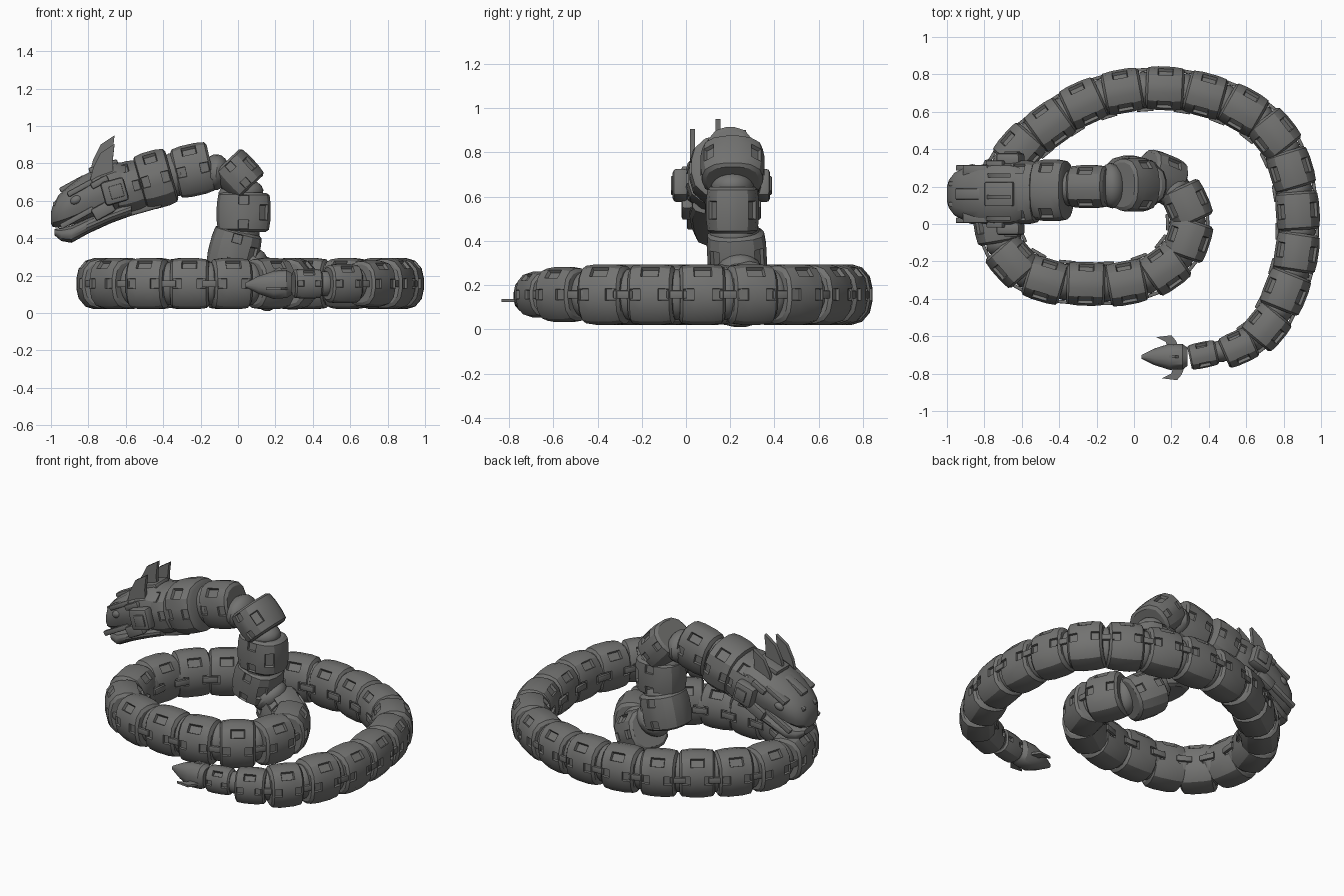
import bpy, bmesh, math
from mathutils import Vector, Matrix

cube = bpy.data.objects.get("Cube")
if cube:
    bpy.data.objects.remove(cube, do_unlink=True)

steel = bpy.data.materials.new("dark grey metal")
steel.use_nodes = True
GREY = (0.17, 0.17, 0.165, 1)
steel.diffuse_color = GREY
steel.node_tree.nodes["Principled BSDF"].inputs["Base Color"].default_value = GREY
parts = []
SIDES = 16


def finish(bm, name, matrix=None):
    if matrix:
        bm.transform(matrix)
    bmesh.ops.recalc_face_normals(bm, faces=bm.faces)
    mesh = bpy.data.meshes.new(name)
    bm.to_mesh(mesh)
    bm.free()
    mesh.materials.append(steel)
    obj = bpy.data.objects.new(name, mesh)
    bpy.context.collection.objects.link(obj)
    parts.append(obj)
    return obj


def frame(pos, direction):
    """Matrix whose local x runs along the body."""
    d = Vector(direction).normalized()
    up = Vector((0, 0, 1)) if abs(d.z) < 0.75 else Vector((1, 0, 0))
    side = up.cross(d).normalized()
    rot = Matrix((d, side, d.cross(side))).transposed()
    return Matrix.Translation(pos) @ rot.to_4x4()


def loft(stations, power=2.6):
    """Rounded-square sections (x, y, z, half width, half height) joined along x."""
    bm = bmesh.new()
    rings, grid = [], []
    for x, y, z, hw, hh in stations:
        ring = []
        for k in range(SIDES):
            a = (k + 0.5) * math.tau / SIDES
            c, s = math.cos(a), math.sin(a)
            r = (abs(c) ** power + abs(s) ** power) ** (-1 / power)
            ring.append(bm.verts.new((x, y + hw * r * c, z + hh * r * s)))
        rings.append(ring)
    for a, b in zip(rings, rings[1:]):
        grid.append([bm.faces.new((a[k], a[(k + 1) % SIDES], b[(k + 1) % SIDES], b[k]))
                     for k in range(SIDES)])
    bm.faces.new(rings[0])
    bm.faces.new(rings[-1])
    bmesh.ops.recalc_face_normals(bm, faces=bm.faces)
    bm.normal_update()
    return bm, grid


def segment(name, pos, direction, length, w, h):
    """Armoured barrel with sunk windows and notched hinge sides."""
    profile = ((-.5, .82), (-.44, .95), (-.2, 1), (.2, 1), (.44, .95), (.5, .82))
    bm, grid = loft([(s * length, 0, 0, w / 2 * k, h / 2 * k) for s, k in profile])
    windows = [grid[2][1], grid[2][5]]
    notches = [grid[i][k] for i in (1, 3) for k in (7, 15)]
    bmesh.ops.inset_individual(bm, faces=windows, thickness=.007, depth=-.016)
    bmesh.ops.inset_individual(bm, faces=notches, thickness=.003, depth=-.014)
    finish(bm, name, frame(pos, direction))


def box(name, pos, size, direction=(1, 0, 0), bevel=0.0):
    bm = bmesh.new()
    bmesh.ops.create_cube(bm, size=1)
    bmesh.ops.scale(bm, vec=size, verts=bm.verts)
    if bevel:
        bmesh.ops.bevel(bm, geom=bm.edges[:], offset=bevel, segments=2, affect='EDGES', profile=.5)
    return finish(bm, name, frame(pos, direction))


def ball(name, pos, radii, direction=(1, 0, 0)):
    bm = bmesh.new()
    bmesh.ops.create_uvsphere(bm, u_segments=16, v_segments=10, radius=1)
    bmesh.ops.scale(bm, vec=radii, verts=bm.verts)
    finish(bm, name, frame(pos, direction))


def plate(name, points, thick):
    """Flat outline extruded along the thickness vector, centred on it."""
    bm = bmesh.new()
    half = Vector(thick) / 2
    face = bm.faces.new([bm.verts.new(Vector(p) - half) for p in points])
    new = bmesh.ops.extrude_face_region(bm, geom=[face])["geom"]
    bmesh.ops.translate(bm, vec=thick, verts=[v for v in new if isinstance(v, bmesh.types.BMVert)])
    finish(bm, name)


# Body chain, from the tail, round the coil, up the neck to the collar
coil = [(.37, -.70), (.56, -.66), (.71, -.55), (.81, -.36), (.87, -.15), (.875, .07),
        (.84, .29), (.75, .48), (.585, .61), (.38, .69), (.165, .725), (-.06, .71),
        (-.27, .645), (-.45, .53), (-.61, .40), (-.72, .22), (-.74, 0), (-.65, -.20),
        (-.476, -.30), (-.257, -.32), (-.04, -.315), (.165, -.24), (.29, -.08), (.283, .107)]
sizes = {0: (.15, .14, .16), 1: (.175, .18, .21), 2: (.19, .215, .25)}
chain = [(Vector((x, y, .157)), None, sizes.get(i, (.205, .235, .275)))
         for i, (x, y) in enumerate(coil)]
neck = [((.14, .25, .16), None, (.2, .26, .26)),
        ((-.02, .23, .34), (.25, -.05, .95), (.21, .27, .27)),
        ((.03, .21, .54), (.02, 0, 1), (.21, .24, .29)),
        ((.0, .21, .74), (-.68, 0, .73), (.19, .29, .23)),
        ((-.24, .20, .765), (-.97, 0, -.22), (.2, .23, .28)),
        ((-.44, .18, .715), (-.96, 0, -.27), (.18, .33, .31)),
        ((-.59, .17, .67), (-.96, 0, -.27), (.16, .34, .28))]
chain += [(Vector(p), d, s) for p, d, s in neck]

for i, (pos, direction, (length, w, h)) in enumerate(chain):
    last = len(chain) - 1
    ahead, behind = chain[min(i + 1, last)][0], chain[max(i - 1, 0)][0]
    kind = "neck_segment" if i >= len(coil) else "body_segment"
    segment(f"{kind}_{i + 1}", pos, direction or ahead - behind, length, w, h)
    if i < last:
        # Ball joint and paired hinge straps bridging to the next segment
        middle, run = (pos + ahead) / 2, ahead - pos
        ball(f"joint_{i + 1}", middle, (.075, w * .42, h * .42), run)
        if 0 < i < len(coil) - 1:
            out = run.cross(Vector((0, 0, 1))).normalized()
            for side in (-1, 1):
                box(f"hinge_strap_{i + 1}_{side}", middle + out * side * w * .455,
                    (.09, .018, .036), run, .004)

# Tail point with two small fins
tail = [(.285, -.71, .155, .05, .06), (.26, -.71, .155, .068, .075), (.19, -.71, .15, .07, .075),
        (.11, -.71, .15, .045, .048), (.04, -.71, .15, .01, .012)]
finish(loft(tail)[0], "tail_point")
for side, shift in ((1, 0), (-1, .03)):
    outline = [(.24, .05), (.18, .05), (.17, .085), (.12, .11), (.20, .12), (.225, .09)]
    plate(f"tail_fin_{side}", [(x + shift, -.715 + side * y, .13) for x, y in outline], (0, 0, .014))
plate("tail_ridge", [(.27, -.71, .2), (.22, -.71, .245), (.15, -.71, .2)], (0, .014, 0))

# Head: skull and separate lower jaw
CY = .16


def head_loft(name, stations, power):
    rows = [(x, CY, (top + low) / 2, hw, (top - low) / 2) for x, top, low, hw in stations]
    finish(loft(rows, power)[0], name)


head_loft("skull", [(-.60, .80, .55, .15), (-.66, .81, .53, .17), (-.75, .775, .51, .17),
                    (-.83, .735, .49, .155), (-.91, .675, .465, .14), (-.96, .63, .455, .115),
                    (-.99, .575, .46, .075), (-1.0, .54, .48, .04)], 2.6)
head_loft("lower_jaw", [(-.57, .60, .52, .13), (-.68, .56, .48, .145), (-.80, .51, .425, .135),
                        (-.89, .47, .375, .115), (-.945, .455, .385, .09),
                        (-.98, .45, .415, .05)], 2.8)
slope = (-.88, 0, -.48)
box("crown_plate", (-.72, CY, .785), (.16, .13, .03), (-.95, 0, -.3), .008)
box("snout_ridge", (-.885, CY, .69), (.15, .06, .03), slope, .008)
box("throat_plate", (-.52, .17, .565), (.22, .17, .06), (-.96, 0, -.27), .01)

for side, label in ((1, "left"), (-1, "right")):
    def at(x, off, z):
        return Vector((x, CY + side * off, z))
    # Face fittings
    box(label + "_cheek_pod", at(-.66, .185, .65), (.13, .07, .13), (-.96, 0, -.27), .018)
    box(label + "_cheek_panel", at(-.65, .222, .65), (.07, .012, .07), (-.96, 0, -.27), .004)
    box(label + "_jaw_hinge", at(-.72, .155, .55), (.12, .05, .07), slope, .012)
    ball(label + "_eye", at(-.865, .135, .605), (.035, .025, .024), slope)
    box(label + "_brow", at(-.845, .125, .668), (.15, .06, .03), slope, .008)
    box(label + "_lip_strip", at(-.86, .14, .51), (.2, .03, .03), slope, .006)
    box(label + "_nostril", at(-.965, .055, .59), (.05, .025, .025), slope, .006)
    box(label + "_temple_strip", at(-.74, .16, .70), (.1, .04, .035), slope, .008)

# Swept crest fins on top of the head
fin = [(-.80, .72), (-.775, .82), (-.735, .90), (-.66, .95), (-.67, .86), (-.665, .74)]
for name, y, drop in (("centre", .145, 0), ("left", .26, .05), ("right", .03, .045)):
    plate(name + "_crest_fin", [(x, y, z - drop) for x, z in fin], (0, .022, 0))

# Smooth the curves, keep the armour edges crisp
bpy.ops.object.select_all(action='DESELECT')
for obj in parts:
    obj.select_set(True)
bpy.context.view_layer.objects.active = parts[0]
bpy.ops.object.shade_smooth_by_angle(angle=math.radians(30))
